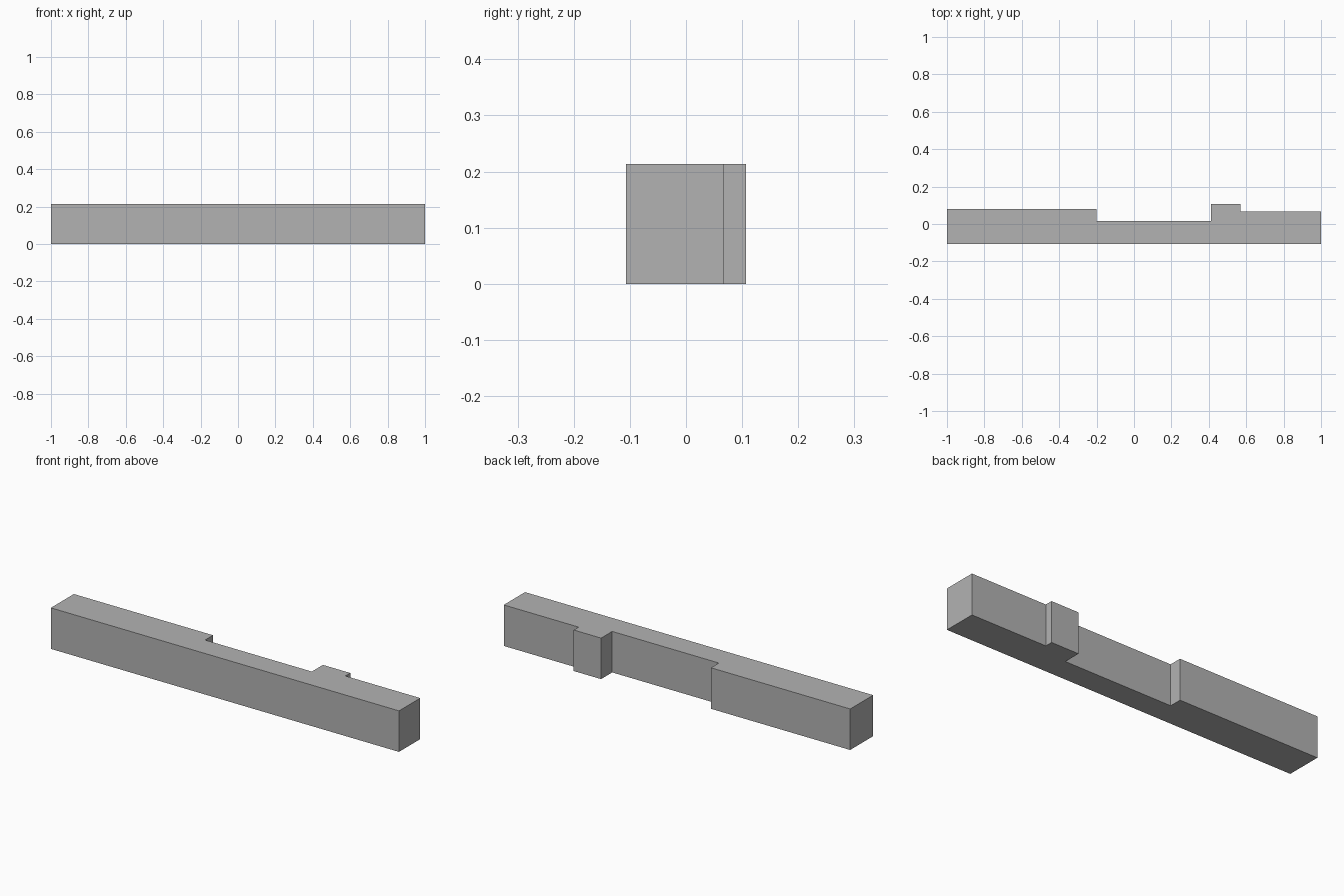
import bpy
import bmesh

if "Cube" in bpy.data.objects:
    bpy.data.objects.remove(bpy.data.objects["Cube"])

HEIGHT = 0.213
FRONT, BACK = -0.107, 0.107

# Plan outline of the bar, with its notch and raised lug along the back edge
outline = [
    (-1.0, FRONT), (1.0, FRONT),
    (1.0, 0.067), (0.57, 0.067),      # right end
    (0.57, BACK), (0.413, BACK),      # lug
    (0.413, 0.016), (-0.2, 0.016),    # notch
    (-0.2, 0.081), (-1.0, 0.081),     # left end
]

grey = bpy.data.materials.new("plain grey")
grey.diffuse_color = (0.45, 0.45, 0.45, 1.0)
grey.use_nodes = True
grey.node_tree.nodes["Principled BSDF"].inputs["Base Color"].default_value = grey.diffuse_color

# Extrude the outline straight up into a solid bar
bm = bmesh.new()
base = bm.faces.new([bm.verts.new((x, y, 0.0)) for x, y in outline])
result = bmesh.ops.extrude_face_region(bm, geom=[base], use_keep_orig=True)
top_verts = [g for g in result["geom"] if isinstance(g, bmesh.types.BMVert)]
bmesh.ops.translate(bm, verts=top_verts, vec=(0, 0, HEIGHT))
bmesh.ops.recalc_face_normals(bm, faces=bm.faces)

mesh = bpy.data.meshes.new("notched_bar")
bm.to_mesh(mesh)
bm.free()
mesh.materials.append(grey)
bar = bpy.data.objects.new("notched_bar", mesh)
bpy.context.collection.objects.link(bar)
